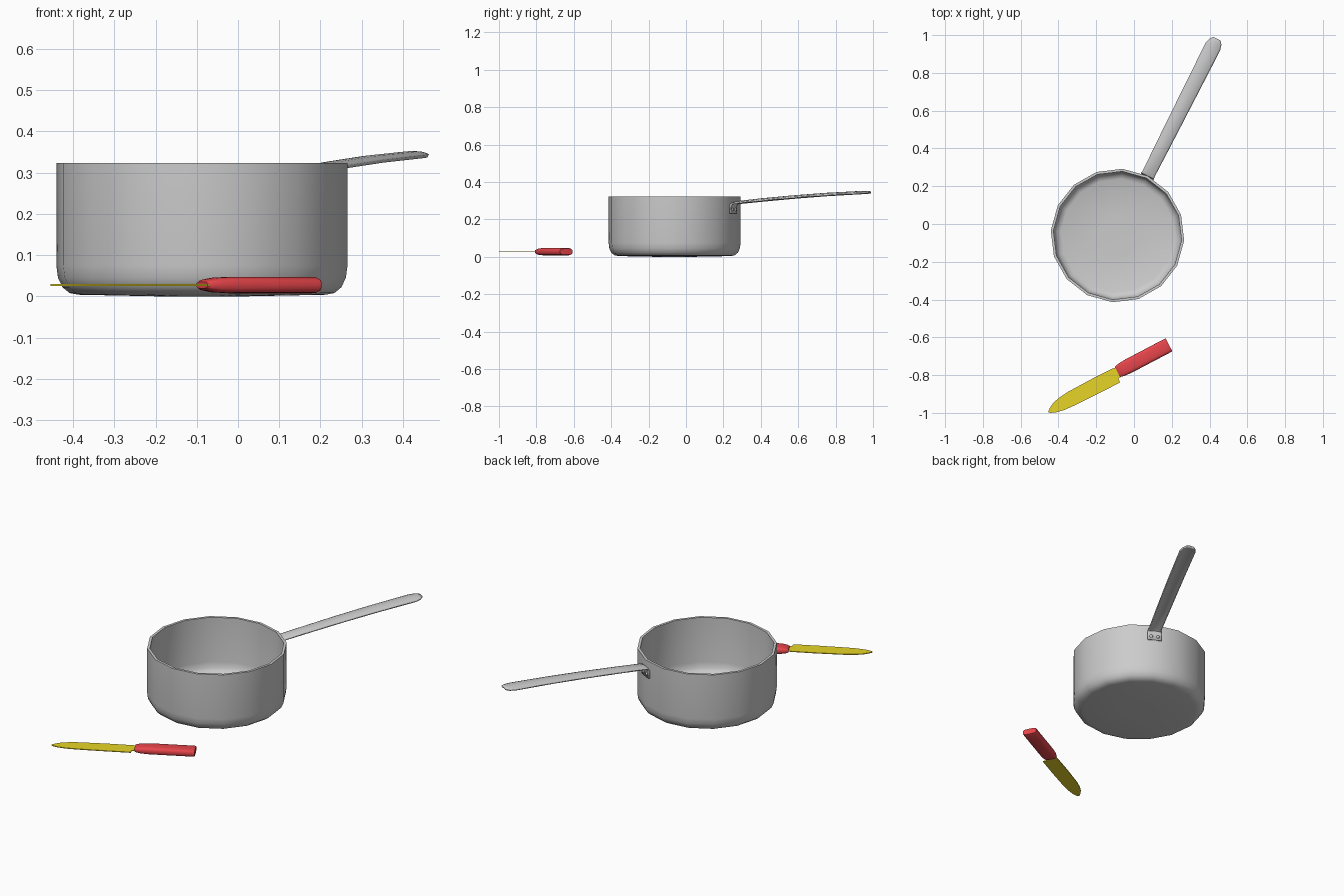
import bpy, bmesh, math
from mathutils import Matrix, Vector

if "Cube" in bpy.data.objects:
    bpy.data.objects.remove(bpy.data.objects["Cube"])


def material(name, rgb):
    m = bpy.data.materials.new(name)
    m.diffuse_color = (*rgb, 1)
    m.use_nodes = True
    m.node_tree.nodes["Principled BSDF"].inputs["Base Color"].default_value = m.diffuse_color
    return m


def finish(name, bm, matrix, mat=None, angle=40):
    bmesh.ops.recalc_face_normals(bm, faces=bm.faces)
    me = bpy.data.meshes.new(name)
    bm.to_mesh(me)
    bm.free()
    ob = bpy.data.objects.new(name, me)
    bpy.context.collection.objects.link(ob)
    ob.matrix_world = matrix
    if mat:
        me.materials.append(mat)
    bpy.ops.object.select_all(action='DESELECT')
    ob.select_set(True)
    bpy.context.view_layer.objects.active = ob
    bpy.ops.object.shade_smooth_by_angle(angle=math.radians(angle))
    return ob


def loft(rings):
    """Closed rings joined by quads, with a face on each end."""
    bm = bmesh.new()
    vs = [[bm.verts.new(p) for p in r] for r in rings]
    n = len(vs[0])
    for a, b in zip(vs, vs[1:]):
        for i in range(n):
            j = (i + 1) % n
            bm.faces.new((a[i], a[j], b[j], b[i]))
    bm.faces.new(vs[0])
    bm.faces.new(vs[-1])
    return bm


# Local x of the pan runs along its handle
PAN = Matrix.Translation((-0.0875, -0.061, 0)) @ Matrix.Rotation(math.radians(63.2), 4, 'Z')
KNIFE = Matrix.Translation((-0.084, -0.781, 0.0275)) @ Matrix.Rotation(math.radians(207.7), 4, 'Z')

# pot: 16-sided wall, outside then inside (radius, height)
profile = [(0.10, 0.0), (0.30, 0.004), (0.322, 0.008), (0.339, 0.022), (0.350, 0.045),
           (0.354, 0.075), (0.354, 0.323), (0.340, 0.323), (0.340, 0.075),
           (0.335, 0.045), (0.322, 0.026), (0.30, 0.018), (0.10, 0.015)]
SIDES = 16
rings = [[(r * math.cos(math.tau * i / SIDES), r * math.sin(math.tau * i / SIDES), z)
          for i in range(SIDES)] for r, z in profile]
finish("pot", loft(rings), PAN)

# pan handle: riveted plate bending into a long arched strip
# (distance out, height, half width, arch height)
stations = [(0.352, 0.232, 0.038, 0), (0.352, 0.272, 0.038, 0), (0.357, 0.284, 0.036, 0.003),
            (0.372, 0.289, 0.034, 0.008), (0.52, 0.303, 0.036, 0.010), (0.70, 0.318, 0.038, 0.010),
            (0.90, 0.332, 0.040, 0.010), (1.12, 0.343, 0.042, 0.009),
            (1.15, 0.344, 0.034, 0.007), (1.167, 0.345, 0.020, 0.004)]
bm = bmesh.new()
rows = []
for x, z, w, arch in stations:
    rows.append([bm.verts.new((x, w * t, z + arch * (1 - t * t) - arch * 0.4))
                 for t in (-1, -0.8, -0.4, 0, 0.4, 0.8, 1)])
for a, b in zip(rows, rows[1:]):
    for i in range(6):
        bm.faces.new((a[i], a[i + 1], b[i + 1], b[i]))
ob = finish("pan_handle", bm, PAN)
mod = ob.modifiers.new("thickness", 'SOLIDIFY')
mod.thickness = 0.008
mod.offset = 0

# rivets on the plate
for side in (-1, 1):
    bm = bmesh.new()
    bmesh.ops.create_uvsphere(bm, u_segments=10, v_segments=6, radius=0.009)
    bmesh.ops.scale(bm, vec=(0.7, 1, 1), verts=bm.verts)
    finish("rivet", bm, PAN @ Matrix.Translation((0.356, side * 0.018, 0.252)))

# knife handle: rounded section, narrowed toward the blade (x, half width, half height)
red = material("red", (0.8, 0.06, 0.07))
yellow = material("yellow", (0.8, 0.66, 0.02))


def rounded(x, w, h, n=20):
    def p(c):
        return math.copysign(abs(c) ** 0.6, c)
    return [(x, w * p(math.cos(math.tau * i / n)), h * p(math.sin(math.tau * i / n)))
            for i in range(n)]


sections = [(0.004, 0.029, 0.008), (-0.004, 0.033, 0.013), (-0.03, 0.037, 0.018),
            (-0.07, 0.039, 0.020), (-0.296, 0.039, 0.020), (-0.304, 0.038, 0.016)]
finish("knife_handle", loft([rounded(*s) for s in sections]), KNIFE, red)

# knife blade: outline toward +x, spine on -y, cutting edge on +y
outline = [(-0.01, -0.022), (0.02, -0.028), (0.15, -0.030), (0.29, -0.028), (0.345, -0.022),
           (0.382, -0.012), (0.41, 0.003), (0.428, 0.017), (0.42, 0.027), (0.39, 0.039),
           (0.345, 0.048), (0.28, 0.052), (0.15, 0.055), (0.018, 0.056), (0.016, 0.034),
           (-0.01, 0.030)]
finish("knife_blade", loft([[(x, y, z) for x, y in outline] for z in (-0.002, 0.002)]), KNIFE, yellow)
